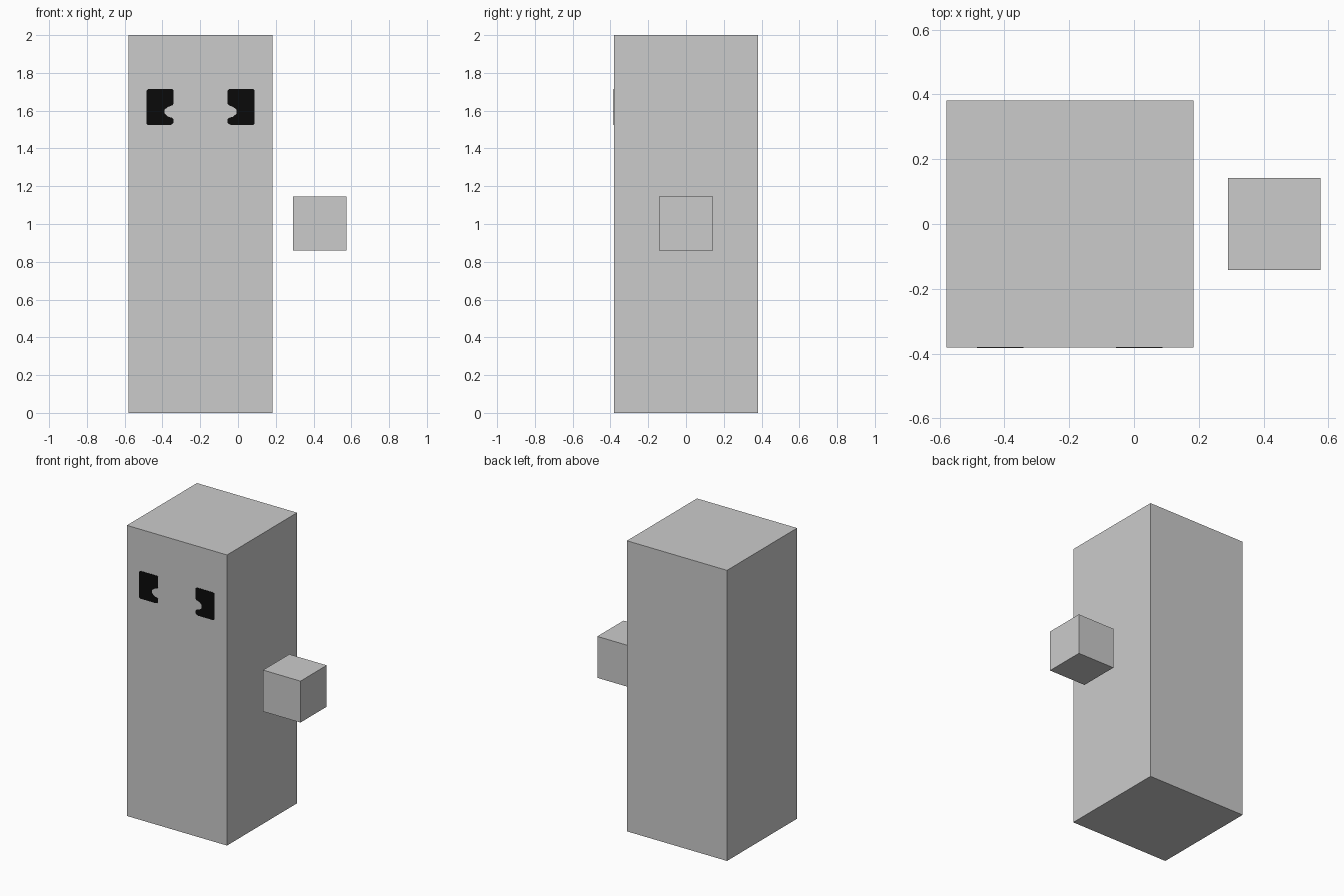
import bpy
import bmesh

if "Cube" in bpy.data.objects:
    bpy.data.objects.remove(bpy.data.objects["Cube"])


def material(name, value):
    m = bpy.data.materials.new(name)
    m.diffuse_color = (value, value, value, 1)
    m.use_nodes = True
    m.node_tree.nodes["Principled BSDF"].inputs["Base Color"].default_value = m.diffuse_color
    return m


grey = material("light_grey", 0.6)
black = material("black", 0.003)


def box(name, center, size, mat):
    bpy.ops.mesh.primitive_cube_add(size=1, location=center)
    ob = bpy.context.object
    ob.name = name
    ob.scale = size
    bpy.ops.object.transform_apply(location=False, rotation=False, scale=True)
    ob.data.materials.append(mat)
    return ob


# Tall body and the floating hand beside it
BODY_X, FRONT_Y = -0.198, -0.381
box("body", (BODY_X, 0, 1), (0.762, 0.762, 2), grey)
box("hand", (0.433, 0, 1.003), (0.285, 0.285, 0.285), grey)

# Eye outline: distance from the body centre line, height
EYE = [(0.286, 1.707), (0.279, 1.714), (0.150, 1.714), (0.143, 1.707),
       (0.143, 1.637), (0.150, 1.628), (0.172, 1.620), (0.190, 1.606),
       (0.190, 1.584), (0.172, 1.568), (0.150, 1.562), (0.143, 1.555),
       (0.143, 1.536), (0.150, 1.529), (0.160, 1.524), (0.279, 1.524),
       (0.286, 1.531)]


# Thin eye plates, mirrored about the body centre line
def eye(name, side):
    bm = bmesh.new()
    face = bm.faces.new([bm.verts.new((BODY_X + side * d, FRONT_Y, z)) for d, z in EYE])
    out = bmesh.ops.extrude_face_region(bm, geom=[face])
    verts = [g for g in out["geom"] if isinstance(g, bmesh.types.BMVert)]
    bmesh.ops.translate(bm, verts=verts, vec=(0, -0.002, 0))
    bmesh.ops.recalc_face_normals(bm, faces=bm.faces)
    mesh = bpy.data.meshes.new(name)
    bm.to_mesh(mesh)
    bm.free()
    mesh.materials.append(black)
    bpy.context.collection.objects.link(bpy.data.objects.new(name, mesh))


eye("left_eye", -1)
eye("right_eye", 1)
